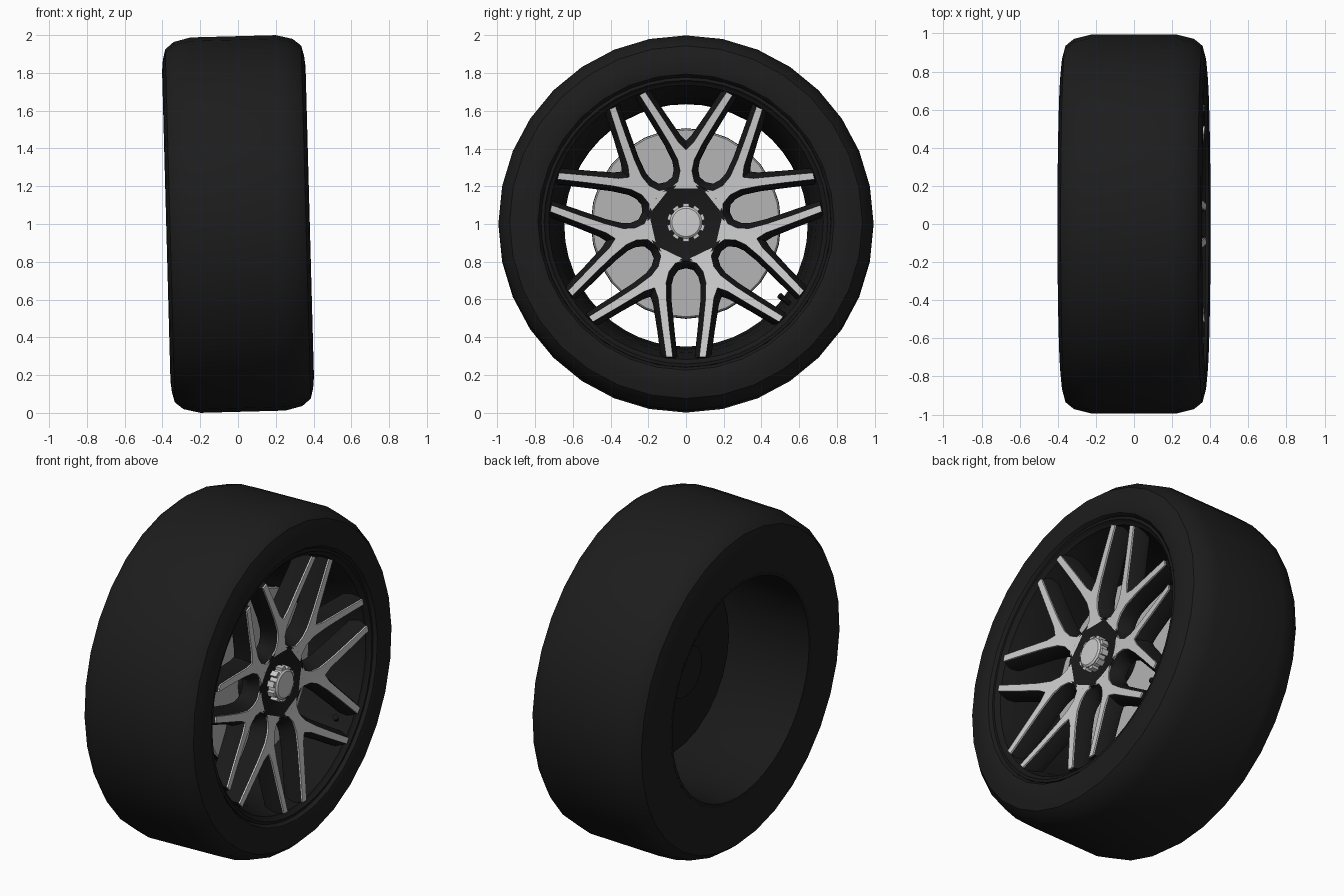
import bpy, bmesh, math
from mathutils import Matrix, Vector

if "Cube" in bpy.data.objects:
    bpy.data.objects.remove(bpy.data.objects["Cube"])

# Wheel leans slightly: everything is modelled around the x axis, then tilted
POSE = Matrix.Translation((0, 0, 1)) @ Matrix.Rotation(-0.027, 4, 'Y')
SECTOR = 2 * math.pi / 7
HALF = SECTOR / 2

def material(name, c):
    m = bpy.data.materials.new(name)
    m.diffuse_color = (c, c, c, 1)
    m.use_nodes = True
    m.node_tree.nodes["Principled BSDF"].inputs["Base Color"].default_value = m.diffuse_color
    return m

RUBBER = material("rubber_black", 0.012)
PAINT = material("gloss_black", 0.010)
SILVER = material("machined_silver", 0.65)
STEEL = material("brake_steel", 0.45)

def finish(name, bm, mat, angle=35):
    bmesh.ops.remove_doubles(bm, verts=bm.verts, dist=1e-5)
    bmesh.ops.recalc_face_normals(bm, faces=bm.faces)
    me = bpy.data.meshes.new(name)
    bm.to_mesh(me)
    bm.free()
    ob = bpy.data.objects.new(name, me)
    bpy.context.collection.objects.link(ob)
    ob.matrix_world = POSE
    me.materials.append(mat)
    bpy.ops.object.select_all(action='DESELECT')
    ob.select_set(True)
    bpy.context.view_layer.objects.active = ob
    bpy.ops.object.shade_smooth_by_angle(angle=math.radians(angle))
    return ob

def lathe(name, profile, mat, seg=32, closed=False, angle=35):
    """Spin (x, radius) points around the x axis."""
    bm = bmesh.new()
    rings = []
    for x, r in profile:
        if r == 0:
            rings.append([bm.verts.new((x, 0, 0))] * seg)
        else:
            rings.append([bm.verts.new((x, r * math.sin(a), r * math.cos(a)))
                          for a in (2 * math.pi * i / seg for i in range(seg))])
    pairs = list(zip(rings, rings[1:]))
    if closed:
        pairs.append((rings[-1], rings[0]))
    for a, b in pairs:
        for i in range(seg):
            j = (i + 1) % seg
            vs = list(dict.fromkeys((a[i], a[j], b[j], b[i])))
            bm.faces.new(vs)
    return finish(name, bm, mat, angle)

# Tyre: rounded shoulders, bulging sidewalls
side = [(0.225, 0.994), (0.315, 0.972), (0.360, 0.935), (0.374, 0.88), (0.380, 0.82)]
front = side + [(0.372, 0.785), (0.352, 0.770), (0.30, 0.765)]
back = [(-x, r) for x, r in side] + [(-0.376, 0.74), (-0.365, 0.665), (-0.34, 0.655)]
lathe("tyre", back[::-1] + front, RUBBER, closed=True)

# Rim: stepped front lip and long barrel
lathe("rim_barrel", [(0.33, 0.775), (0.356, 0.768), (0.358, 0.752), (0.342, 0.742),
                     (0.335, 0.728), (0.30, 0.715), (0.24, 0.69), (0.07, 0.665),
                     (-0.20, 0.645), (-0.362, 0.645), (-0.366, 0.665), (-0.20, 0.67),
                     (0.07, 0.69)], PAINT, seg=48, closed=True)

# Twin spokes: pocket edges are (offset, radius) from the pocket centre line,
# notch edges are (offset, radius) from the spoke centre line
pocket_front = [(0, .20), (.055, .215), (.090, .26), (.105, .32), (.102, .42), (.088, .56), (.070, .715)]
pocket_rear = [(0, .24), (.040, .25), (.065, .285), (.077, .33), (.076, .42), (.062, .56), (.045, .72)]
notch_front = [(0, .18), (0, .25), (0, .31), (0, .385), (.040, .425), (.125, .555), (.215, .690)]
notch_rear = [(0, .18), (0, .25), (0, .33), (0, .435), (.030, .465), (.110, .580), (.195, .710)]

def dish(r):
    return 0.285 + 0.075 * max(0, (r - 0.19) / 0.53)

def spoke_point(u, r, k, sign, drop):
    a = k * SECTOR
    d = dish(math.hypot(u, r)) - drop
    return Matrix.Rotation(-a, 3, 'X') @ Vector((d, sign * u, r))

def to_spoke(p, r):
    return (r * math.sin(HALF) - p * math.cos(HALF), r * math.cos(HALF) + p * math.sin(HALF))

def strips(layers, name, mat):
    """Solid spokes lofted through layers of (pocket, notch, drop)."""
    bm = bmesh.new()
    for k in range(7):
        for sign in (1, -1):
            rows = []
            for pocket, notch, drop in layers:
                o = [bm.verts.new(spoke_point(*to_spoke(*p), k, sign, drop)) for p in pocket]
                i = [bm.verts.new(spoke_point(*p, k, sign, drop)) for p in notch]
                rows.append((o, i))
            for o, i in (rows[0], rows[-1]):
                for n in range(len(o) - 1):
                    bm.faces.new((o[n], o[n + 1], i[n + 1], i[n]))
            for (o, i), (o2, i2) in zip(rows, rows[1:]):
                for n in range(len(o) - 1):
                    bm.faces.new((o[n], o[n + 1], o2[n + 1], o2[n]))
                    if n > 2:
                        bm.faces.new((i[n], i[n + 1], i2[n + 1], i2[n]))
                bm.faces.new((o[-1], i[-1], i2[-1], o2[-1]))
    return finish(name, bm, mat, 40)

strips([(pocket_front, notch_front, 0), (pocket_front, notch_front, 0.008)], "spoke_faces", SILVER)
strips([(pocket_front, notch_front, 0.008), (pocket_rear, notch_rear, 0.06),
        (pocket_rear, notch_rear, 0.10)], "spoke_bodies", PAINT)

# Hub: recessed black dish, with a tube back to the brake
lathe("hub", [(0.262, 0), (0.262, 0.13), (0.285, 0.185), (0.288, 0.205), (0.275, 0.21),
              (0.20, 0.205), (0.18, 0.17), (0.08, 0.17), (0.0, 0.15), (0.0, 0)], PAINT)

# Centre cap with a toothed skirt
lathe("centre_cap", [(0.26, 0.085), (0.308, 0.085), (0.316, 0.075), (0.318, 0)], SILVER, seg=30)
bm = bmesh.new()
for k in range(10):
    m = Matrix.Rotation(k * math.pi / 5, 4, 'X') @ Matrix.Translation((0.282, 0, 0.089)) \
        @ Matrix.Diagonal((0.044, 0.032, 0.022, 1))
    bmesh.ops.create_cube(bm, size=1, matrix=m)
finish("cap_teeth", bm, SILVER)

# Brake disc with dark edge and backing plate
lathe("brake_disc", [(0.12, 0), (0.12, 0.495), (0.112, 0.503)], STEEL, seg=28)
lathe("brake_backing", [(0.112, 0.505), (0.07, 0.505), (0.06, 0.49), (0.06, 0)], PAINT, seg=28)

# Tyre valve
bm = bmesh.new()
aim = Matrix.Rotation(-math.radians(128), 4, 'X')
bmesh.ops.create_cone(bm, cap_ends=True, segments=10, radius1=0.016, radius2=0.012, depth=0.08,
                      matrix=aim @ Matrix.Translation((0.27, 0, 0.665))
                      @ Matrix.Rotation(math.radians(-25), 4, 'Y'))
finish("valve", bm, PAINT)
